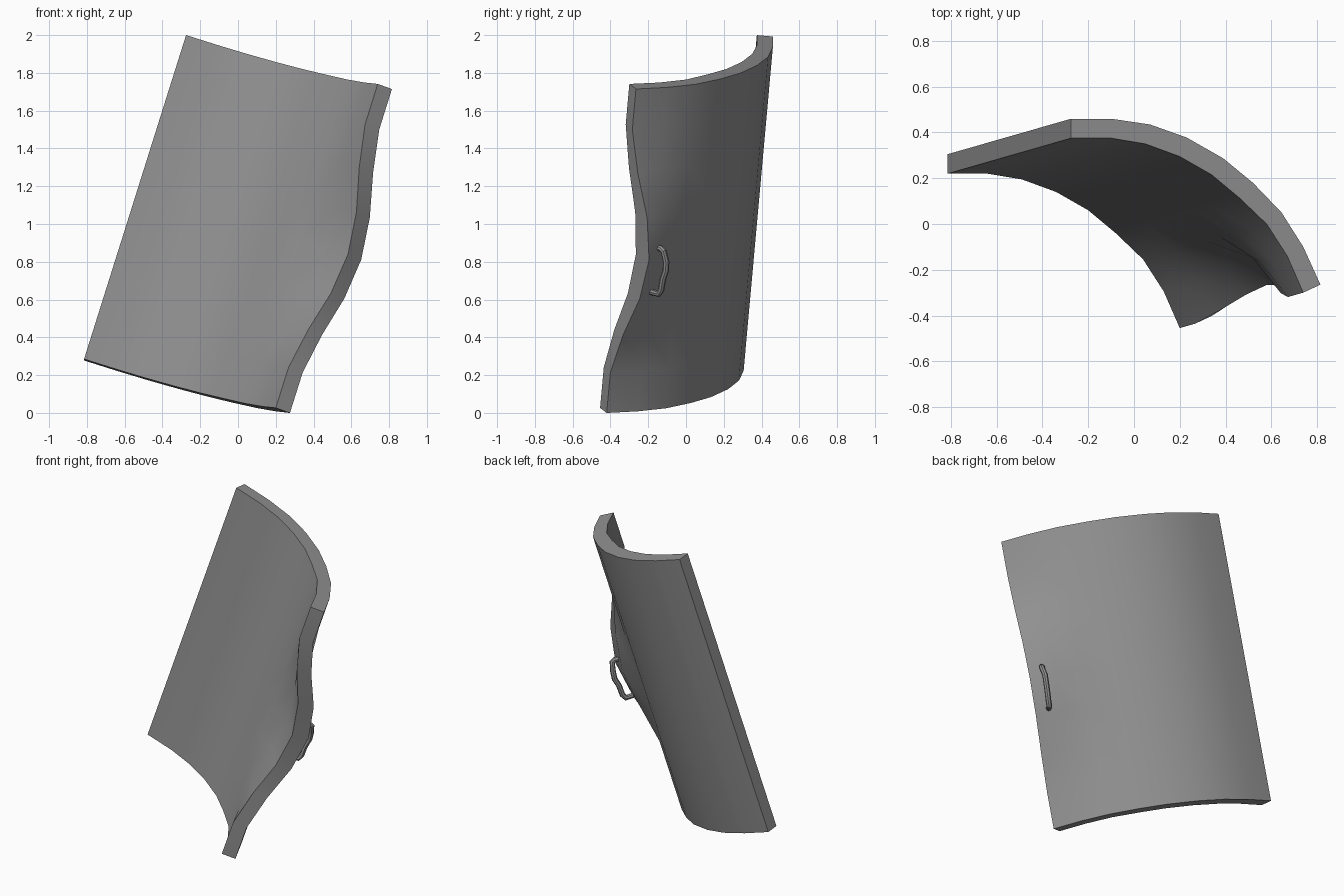
import bpy, bmesh
from mathutils import Vector

if "Cube" in bpy.data.objects:
    bpy.data.objects.remove(bpy.data.objects["Cube"])

SWEEP = Vector((0.54, 0.155, 1.715))     # bottom edge to top edge
ROWS = 8
# top edge seen in plan, from the straight side to the opening side
OUTER = [(-0.275, 0.46), (-0.10, 0.46), (0.07, 0.435), (0.23, 0.378), (0.39, 0.287),
         (0.52, 0.18), (0.645, 0.05), (0.74, -0.10), (0.815, -0.265)]
INNER = [(-0.275, 0.375), (-0.10, 0.375), (0.05, 0.35), (0.20, 0.295), (0.34, 0.215),
         (0.46, 0.115), (0.58, 0.0), (0.67, -0.14), (0.74, -0.30)]
PUSH_OUT = Vector((0.107, 0.147, -0.047))
PUSH_IN = Vector((0.112, 0.112, -0.045))


def top_point(x, y):
    # the profile lies in a plane square to the sweep
    z = 2.0 - (SWEEP.x * (x + 0.275) + SWEEP.y * (y - 0.375)) / SWEEP.z
    return Vector((x, y, z))


def surface_points(profile, push):
    # sweep the profile, bulging the opening edge outwards around the handle
    grid = []
    end = top_point(*profile[-1])
    for r in range(ROWS + 1):
        row = []
        along = (r - 4.0) / ROWS * SWEEP.length
        for x, y in profile:
            p = top_point(x, y)
            across = 1.85 * (p - end).length
            t2 = min(1.0, (along ** 2 + across ** 2) / 0.69 ** 2)
            row.append(p - SWEEP * (1 - r / ROWS) + push * (1 - t2) ** 2)
        grid.append(row)
    return grid


# curved panel
bm = bmesh.new()
out, inn = [[[bm.verts.new(p) for p in row] for row in surface_points(*args)]
            for args in ((OUTER, PUSH_OUT), (INNER, PUSH_IN))]
n = len(OUTER) - 1
for r in range(ROWS):
    for c in range(n):
        for g in (out, inn):
            bm.faces.new((g[r][c], g[r][c + 1], g[r + 1][c + 1], g[r + 1][c]))
    for c in (0, n):
        bm.faces.new((out[r][c], out[r + 1][c], inn[r + 1][c], inn[r][c]))
for c in range(n):
    for r in (0, ROWS):
        bm.faces.new((out[r][c], out[r][c + 1], inn[r][c + 1], inn[r][c]))
bmesh.ops.recalc_face_normals(bm, faces=bm.faces)
mesh = bpy.data.meshes.new("curved_panel")
bm.to_mesh(mesh)
bm.free()
panel = bpy.data.objects.new("curved_panel", mesh)
bpy.context.collection.objects.link(panel)

# bent pull handle on the outer face
path = [(0.50, -0.20, 0.645), (0.54, -0.145, 0.63), (0.557, -0.132, 0.65),
        (0.575, -0.122, 0.71), (0.597, -0.107, 0.755), (0.607, -0.105, 0.80),
        (0.622, -0.118, 0.855), (0.612, -0.13, 0.868), (0.57, -0.165, 0.88)]
curve = bpy.data.curves.new("handle", 'CURVE')
curve.dimensions = '3D'
curve.bevel_depth = 0.017
curve.bevel_resolution = 2
curve.use_fill_caps = True
spline = curve.splines.new('POLY')
spline.points.add(len(path) - 1)
for pt, co in zip(spline.points, path):
    pt.co = (*co, 1)
handle = bpy.data.objects.new("handle", curve)
bpy.context.collection.objects.link(handle)

# smooth shading with sharp rims
bpy.ops.object.select_all(action='DESELECT')
handle.select_set(True)
bpy.context.view_layer.objects.active = handle
bpy.ops.object.convert(target='MESH')
handle = bpy.context.view_layer.objects.active
panel.select_set(True)
bpy.context.view_layer.objects.active = panel
bpy.ops.object.shade_smooth_by_angle(angle=0.7)

# dark grey finish
grey = bpy.data.materials.new("dark_grey")
grey.diffuse_color = (0.28, 0.28, 0.28, 1)
grey.use_nodes = True
grey.node_tree.nodes["Principled BSDF"].inputs["Base Color"].default_value = grey.diffuse_color
for part in (panel, handle):
    part.data.materials.clear()
    part.data.materials.append(grey)
